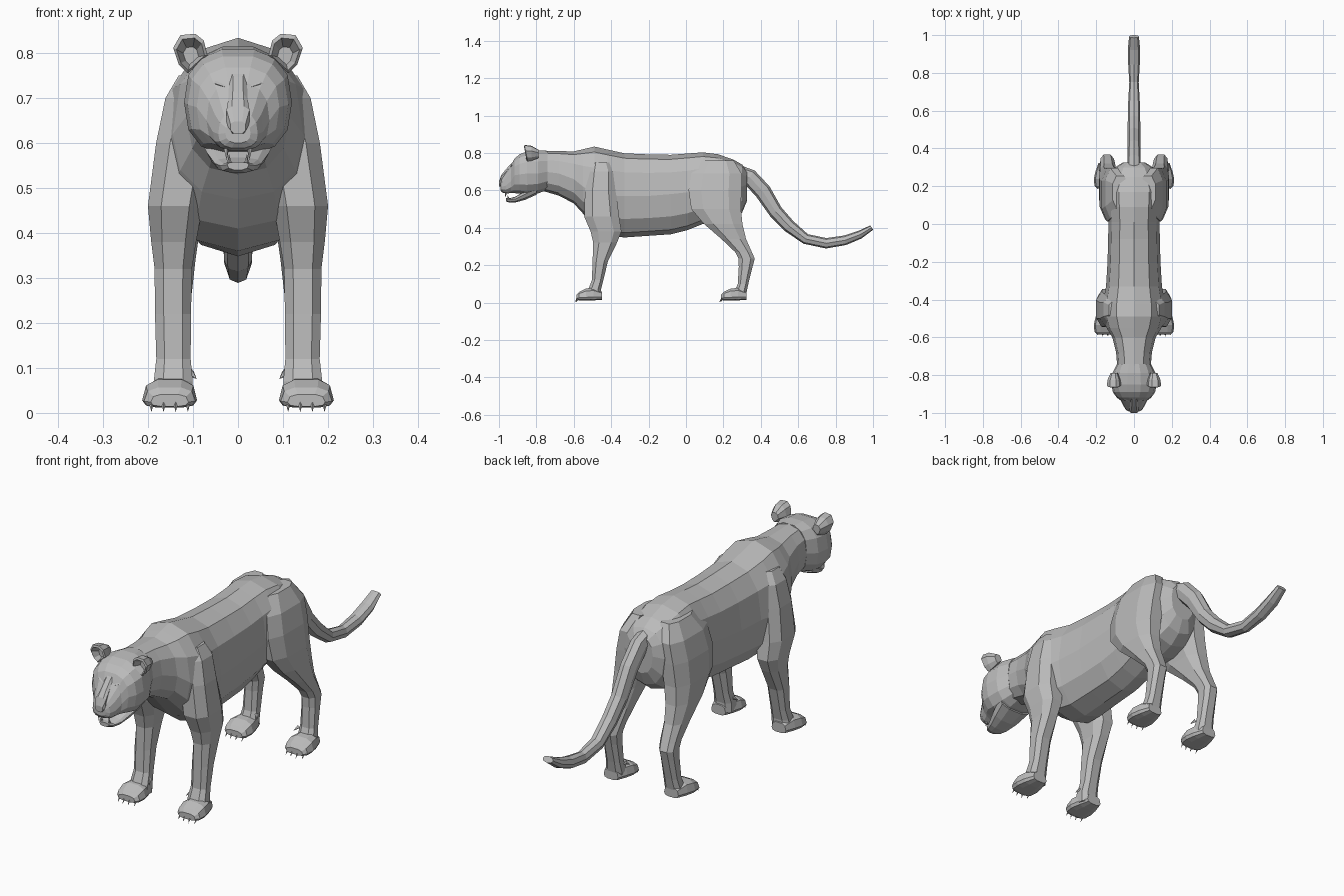
import bpy, bmesh, math
from mathutils import Vector

fur = bpy.data.materials.new("grey_fur")
fur.diffuse_color = (0.5, 0.5, 0.5, 1)


def make(name, bm):
    bmesh.ops.recalc_face_normals(bm, faces=bm.faces)
    me = bpy.data.meshes.new(name)
    bm.to_mesh(me)
    bm.free()
    me.materials.append(fur)
    ob = bpy.data.objects.new(name, me)
    bpy.context.collection.objects.link(ob)
    return ob


def loft(name, rings):
    """Skin a closed tube through rings of equal point count."""
    bm = bmesh.new()
    loops = [[bm.verts.new(p) for p in r] for r in rings]
    n = len(loops[0])
    for a, b in zip(loops, loops[1:]):
        for i in range(n):
            j = (i + 1) % n
            bm.faces.new((a[i], a[j], b[j], b[i]))
    bm.faces.new(loops[0])
    bm.faces.new(loops[-1])
    return make(name, bm)


def oval(n, e=0.8, turn=0.0):
    """Rounded-box unit section."""
    out = []
    for i in range(n):
        t = 2 * math.pi * (i + turn) / n
        c, s = math.cos(t), math.sin(t)
        out.append((math.copysign(abs(c) ** e, c), math.copysign(abs(s) ** e, s)))
    return out


def along_y(name, stations, n=12, e=0.8, x0=0.0, turn=0.0):
    """Stations: y, bottom, top, half width, height of the widest point."""
    rings = []
    for y, zb, zt, w, zw in stations:
        rings.append([(x0 + w * u, y, zw + v * ((zt - zw) if v > 0 else (zw - zb)))
                      for u, v in oval(n, e, turn)])
    return loft(name, rings)


def along_z(name, stations, side, n=8):
    """Stations: z, front y, back y, inner x, outer x."""
    rings = []
    for z, yf, yb, xi, xo in stations:
        rings.append([(side * ((xi + xo) / 2 + (xo - xi) / 2 * u),
                       (yf + yb) / 2 + (yb - yf) / 2 * v, z)
                      for u, v in oval(n, 0.75, 0.5)])
    return loft(name, rings)


def spike(name, base, tip, r, n=4):
    base, tip = Vector(base), Vector(tip)
    q = (tip - base).to_track_quat('Z', 'Y')
    bm = bmesh.new()
    vs = [bm.verts.new(base + q @ Vector((r * math.cos(2 * math.pi * i / n),
                                          r * math.sin(2 * math.pi * i / n), 0)))
          for i in range(n)]
    top = bm.verts.new(tip)
    for i in range(n):
        bm.faces.new((vs[i], vs[(i + 1) % n], top))
    bm.faces.new(vs)
    return make(name, bm)


# Torso and neck
along_y("body", [
    (-0.76, 0.595, 0.812, 0.088, 0.70), (-0.68, 0.572, 0.81, 0.095, 0.69),
    (-0.60, 0.53, 0.808, 0.115, 0.66), (-0.55, 0.475, 0.82, 0.145, 0.62),
    (-0.49, 0.41, 0.834, 0.165, 0.58), (-0.42, 0.36, 0.818, 0.165, 0.57),
    (-0.33, 0.348, 0.798, 0.148, 0.57), (-0.20, 0.357, 0.792, 0.14, 0.57),
    (-0.08, 0.365, 0.79, 0.137, 0.58), (0.01, 0.388, 0.797, 0.135, 0.59),
    (0.09, 0.42, 0.803, 0.14, 0.61), (0.17, 0.42, 0.793, 0.145, 0.62),
    (0.25, 0.44, 0.766, 0.13, 0.62), (0.30, 0.48, 0.738, 0.10, 0.62),
    (0.325, 0.54, 0.705, 0.06, 0.63)], e=0.85)

# Tail
tail = [(0.28, 0.69, 0.045, 0.035), (0.34, 0.67, 0.045, 0.035), (0.41, 0.595, 0.045, 0.034),
        (0.48, 0.485, 0.038, 0.034), (0.55, 0.41, 0.035, 0.033), (0.64, 0.34, 0.028, 0.031),
        (0.75, 0.317, 0.028, 0.025), (0.85, 0.333, 0.026, 0.031), (0.93, 0.363, 0.022, 0.032),
        (0.993, 0.401, 0.014, 0.026)]
rings = []
for i, (y, z, r, w) in enumerate(tail):
    a, b = tail[max(i - 1, 0)], tail[min(i + 1, len(tail) - 1)]
    d = Vector((0, b[0] - a[0], b[1] - a[1])).normalized()
    nrm = Vector((0, -d.z, d.y))
    rings.append([Vector((w * u, y, z)) + nrm * r * v for u, v in oval(8, 0.9)])
loft("tail", rings)

# Head, nose and lower jaw
along_y("head", [
    (-0.74, 0.60, 0.813, 0.09, 0.70), (-0.79, 0.582, 0.817, 0.114, 0.69),
    (-0.85, 0.572, 0.81, 0.12, 0.69), (-0.89, 0.58, 0.795, 0.112, 0.685),
    (-0.918, 0.583, 0.77, 0.092, 0.68), (-0.935, 0.584, 0.735, 0.07, 0.65),
    (-0.962, 0.582, 0.70, 0.056, 0.625), (-0.983, 0.588, 0.67, 0.044, 0.62),
    (-0.992, 0.60, 0.645, 0.028, 0.622)], n=14)
along_y("nose_bridge", [
    (-0.90, 0.70, 0.782, 0.032, 0.74), (-0.932, 0.68, 0.748, 0.022, 0.72),
    (-0.965, 0.64, 0.712, 0.023, 0.68), (-0.988, 0.618, 0.682, 0.027, 0.665),
    (-1.0, 0.62, 0.648, 0.018, 0.638)], n=8, e=0.7, turn=0.5)
along_y("lower_jaw", [
    (-0.80, 0.575, 0.62, 0.085, 0.61), (-0.86, 0.548, 0.60, 0.07, 0.58),
    (-0.91, 0.535, 0.568, 0.052, 0.555), (-0.94, 0.533, 0.558, 0.04, 0.55),
    (-0.962, 0.54, 0.558, 0.024, 0.552)], n=10)


def ear(side):
    """Cupped ear: front rim, recessed inside, rounded back."""
    rim = [(0.068, 0.795), (0.076, 0.828), (0.095, 0.843), (0.128, 0.84),
           (0.144, 0.812), (0.132, 0.775), (0.112, 0.755)]
    cx, cz = 0.104, 0.79

    def ring(k, y, tilt=0.0):
        return [(side * (cx + (x - cx) * k), y - tilt * (z - cz), cz + (z - cz) * k)
                for x, z in rim]
    loft("ear", [ring(0.45, -0.828), ring(0.82, -0.858, 0.15), ring(1.0, -0.853, 0.2),
                 ring(0.9, -0.825), ring(0.5, -0.788)])


front_leg = [
    (0.75, -0.51, -0.40, 0.03, 0.135), (0.70, -0.53, -0.375, 0.04, 0.165),
    (0.60, -0.545, -0.37, 0.05, 0.186), (0.46, -0.55, -0.352, 0.075, 0.204),
    (0.38, -0.515, -0.34, 0.09, 0.196), (0.32, -0.50, -0.365, 0.10, 0.188),
    (0.22, -0.502, -0.415, 0.102, 0.187), (0.12, -0.505, -0.44, 0.103, 0.184),
    (0.07, -0.525, -0.452, 0.098, 0.19), (0.025, -0.53, -0.452, 0.10, 0.195)]
hind_leg = [
    (0.76, 0.08, 0.26, 0.03, 0.115), (0.69, 0.02, 0.305, 0.04, 0.155),
    (0.60, 0.005, 0.305, 0.05, 0.175), (0.50, 0.02, 0.302, 0.065, 0.186),
    (0.42, 0.09, 0.308, 0.08, 0.188), (0.34, 0.185, 0.325, 0.092, 0.182),
    (0.27, 0.26, 0.355, 0.10, 0.18), (0.235, 0.278, 0.37, 0.105, 0.18),
    (0.19, 0.28, 0.358, 0.108, 0.18), (0.10, 0.275, 0.335, 0.108, 0.182),
    (0.05, 0.255, 0.325, 0.105, 0.19), (0.02, 0.25, 0.315, 0.11, 0.19)]


def paw(name, y0, side):
    """Paw with four toe claws and a dewclaw; y0 is the toe line."""
    along_y(name, [
        (y0, 0.014, 0.042, 0.042, 0.024), (y0 + 0.014, 0.011, 0.058, 0.057, 0.026),
        (y0 + 0.05, 0.011, 0.076, 0.061, 0.028), (y0 + 0.09, 0.011, 0.08, 0.052, 0.03),
        (y0 + 0.135, 0.014, 0.06, 0.036, 0.03)], n=10, e=0.7, x0=side * 0.152)
    for k in (-1.5, -0.5, 0.5, 1.5):
        x, y = side * 0.152 + k * 0.027, y0 + 0.006 * abs(k)
        spike("claw", (x, y + 0.008, 0.03), (x, y - 0.013, 0.002), 0.008)
    spike("dewclaw", (side * 0.105, y0 + 0.10, 0.09), (side * 0.092, y0 + 0.078, 0.075), 0.009)


for s in (1, -1):
    ear(s)
    along_z("front_leg", front_leg, s)
    along_z("hind_leg", hind_leg, s)
    paw("front_paw", -0.585, s)
    paw("hind_paw", 0.188, s)
    # Eye and brow ridge
    bm = bmesh.new()
    bmesh.ops.create_icosphere(bm, subdivisions=1, radius=0.014)
    bmesh.ops.translate(bm, verts=bm.verts, vec=(s * 0.053, -0.922, 0.703))
    make("eye", bm)
    loft("brow", [[(s * x, y + dy, z + dz) for dy, dz in
                   ((0, 0.012), (-0.012, 0), (0.012, -0.01), (0.025, 0.01))]
                  for x, y, z in ((0.02, -0.93, 0.722), (0.05, -0.921, 0.732),
                                  (0.085, -0.898, 0.728))])
    # Fangs
    spike("upper_fang", (s * 0.026, -0.962, 0.592), (s * 0.025, -0.966, 0.562), 0.007)
    spike("lower_fang", (s * 0.019, -0.948, 0.552), (s * 0.02, -0.955, 0.576), 0.006)
